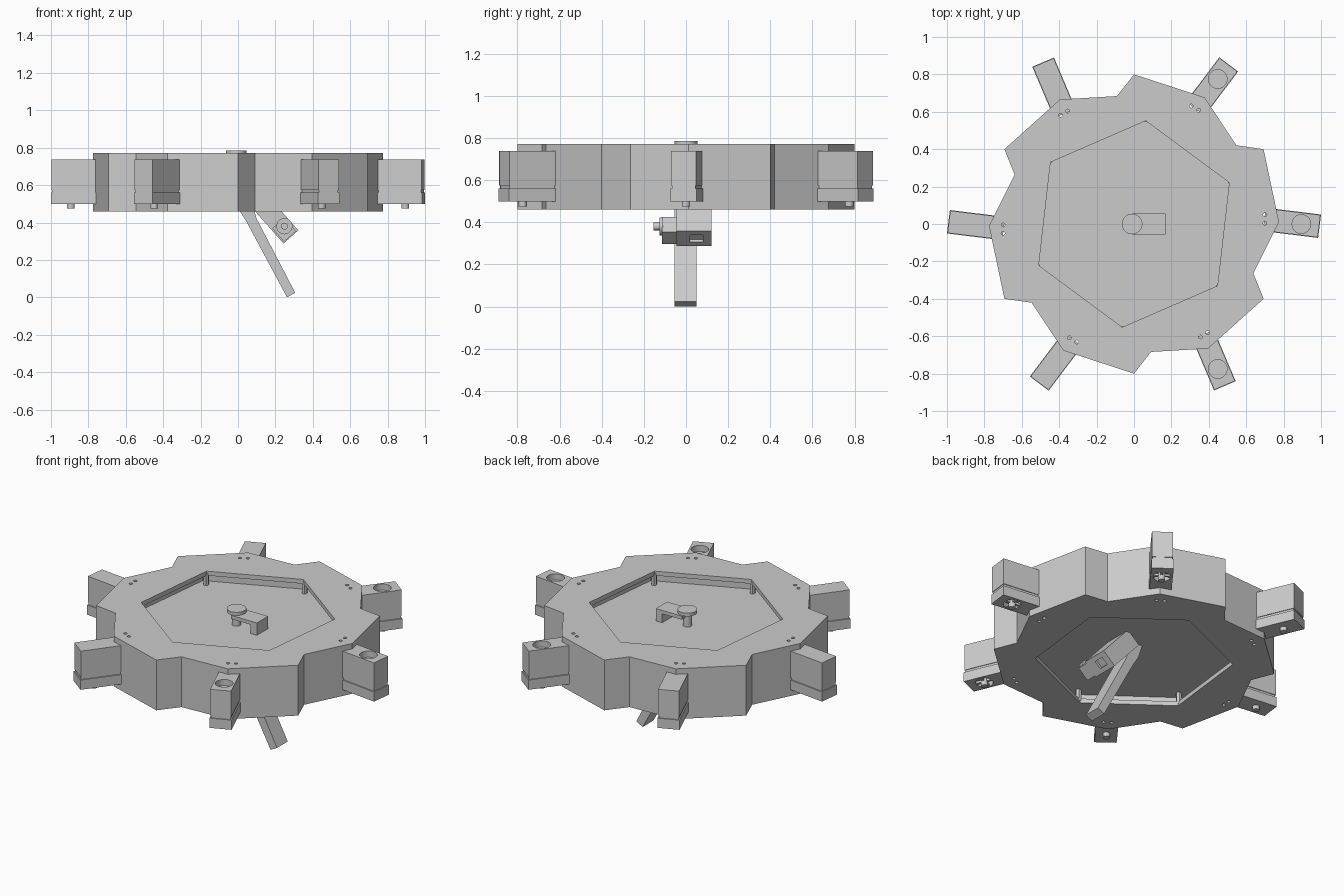
import bpy, bmesh, math
from mathutils import Matrix, Vector

if "Cube" in bpy.data.objects:
    bpy.data.objects.remove(bpy.data.objects["Cube"])

grey = bpy.data.materials.new("neutral_grey")
grey.use_nodes = True
grey.diffuse_color = (0.6, 0.6, 0.6, 1)
grey.node_tree.nodes["Principled BSDF"].inputs["Base Color"].default_value = (0.6, 0.6, 0.6, 1)


def make(name, bm, matrix=None):
    if matrix:
        bm.transform(matrix)
    bmesh.ops.recalc_face_normals(bm, faces=bm.faces)
    mesh = bpy.data.meshes.new(name)
    bm.to_mesh(mesh)
    bm.free()
    mesh.materials.append(grey)
    obj = bpy.data.objects.new(name, mesh)
    bpy.context.collection.objects.link(obj)
    return obj


def prism(name, points, low, high, matrix=None):
    bm = bmesh.new()
    face = bm.faces.new([bm.verts.new((x, y, low)) for x, y in points])
    up = bmesh.ops.extrude_face_region(bm, geom=[face])["geom"]
    bmesh.ops.translate(bm, vec=(0, 0, high - low),
                        verts=[v for v in up if isinstance(v, bmesh.types.BMVert)])
    return make(name, bm, matrix)


def box(name, x, y, z, matrix=None):
    return prism(name, [(x[0], y[0]), (x[1], y[0]), (x[1], y[1]), (x[0], y[1])], *z, matrix)


def cylinder(name, centre, radius, z, matrix=None, sides=32):
    ring = [(centre[0] + radius * math.cos(i * math.tau / sides),
             centre[1] + radius * math.sin(i * math.tau / sides)) for i in range(sides)]
    return prism(name, ring, *z, matrix)


def polar(radius, degrees):
    a = math.radians(degrees)
    return radius * math.cos(a), radius * math.sin(a)


def hexagon(radius):
    return [polar(radius, 23.5 + 60 * k) for k in range(6)]


def cut(obj, cutters):
    for cutter in cutters:
        cutter.hide_render = True
        mod = obj.modifiers.new("cut", "BOOLEAN")
        mod.operation, mod.solver, mod.object = "DIFFERENCE", "EXACT", cutter
    graph = bpy.context.evaluated_depsgraph_get()
    mesh = bpy.data.meshes.new_from_object(obj.evaluated_get(graph))
    obj.modifiers.clear()
    obj.data = mesh
    for cutter in cutters:
        bpy.data.objects.remove(cutter)


turns = [Matrix.Rotation(math.radians(60 * k), 4, "Z") for k in range(6)]

# Toothed body with undercut hexagonal pockets above and below
outline = []
for k in range(6):
    outline += [polar(0.69, -22.4 + 60 * k), polar(0.775, 0.8 + 60 * k), polar(0.8, 30 + 60 * k)]
body = prism("toothed_body", outline, 0.46, 0.772)
cutters = [prism("pocket", hexagon(0.555), 0.69, 0.85),
           prism("pocket", hexagon(0.555), 0.4, 0.54),
           prism("undercut", hexagon(0.62), 0.685, 0.745),
           prism("undercut", hexagon(0.62), 0.487, 0.545)]
for turn in turns:
    for y in (0.005, 0.05):
        cutters.append(cylinder("screw_hole", (0.7, y), 0.01, (0.4, 0.9), turn, 12))
cut(body, cutters)

# Corner posts under both pocket rims
for x, y in hexagon(0.565):
    for z in ((0.68, 0.76), (0.47, 0.55)):
        cylinder("corner_post", (x, y), 0.017, z, None, 6)

# Six skewed pods, each with a round well, a stepped base and a rotor
for turn in turns:
    place = turn @ Matrix.Translation((0.895, 0, 0)) @ Matrix.Rotation(math.radians(-7), 4, "Z")
    pod = box("pod_housing", (-0.2, 0.095), (-0.06, 0.06), (0.575, 0.738), place)
    cut(pod, [cylinder("well", (0, 0), 0.05, (0.7, 0.8), place)])
    box("pod_seam", (-0.2, 0.092), (-0.056, 0.056), (0.555, 0.578), place)
    base = box("pod_base", (-0.2, 0.098), (-0.063, 0.063), (0.5, 0.56), place)
    cut(base, [cylinder("opening", (0, 0), 0.05, (0.45, 0.53), place)])
    cylinder("rotor_hub", (0, 0), 0.02, (0.475, 0.54), place, 16)
    box("rotor_spoke", (-0.052, 0.052), (-0.007, 0.007), (0.503, 0.517), place)
    box("rotor_spoke", (-0.007, 0.007), (-0.052, 0.052), (0.503, 0.517), place)

# Central latch: knob, stem and a bar with a downturned end
cylinder("latch_knob", (-0.01, 0), 0.055, (0.765, 0.785))
cylinder("latch_stem", (-0.01, 0), 0.025, (0.67, 0.77))
box("latch_bar", (-0.01, 0.168), (-0.055, 0.055), (0.74, 0.762))
box("latch_foot", (0.125, 0.168), (-0.055, 0.055), (0.68, 0.75))

# Slanted strut below; profile is drawn in x-z and extruded along y
upright = Matrix.Rotation(math.radians(90), 4, "X")
strut = [(-0.02, 0.55), (0.01, 0.46), (0.045, 0.405), (0.262, 0), (0.306, 0.024),
         (0.1, 0.42), (0.06, 0.55)]
prism("slanted_strut", strut, -0.05, 0.055, upright)

# Angled drive box beside the strut, with a motor and shaft on its front
tilt = Matrix.Translation((0.283, 0, 0.323)) @ Matrix.Rotation(math.radians(-41.5), 4, "Y")
drive = box("drive_box", (-0.053, 0.053), (-0.045, 0.12), (0, 0.27), tilt)
cut(drive, [box("slot", (-0.025, 0.025), (0.02, 0.08), (-0.02, 0.015), tilt)])
box("motor_block", (-0.045, 0.04), (-0.115, -0.04), (0.005, 0.1), tilt)
cylinder("motor_shaft", (0.248, 0.38), 0.043, (0.11, 0.125), upright)
cylinder("shaft_tip", (0.248, 0.38), 0.018, (0.12, 0.155), upright, 16)
